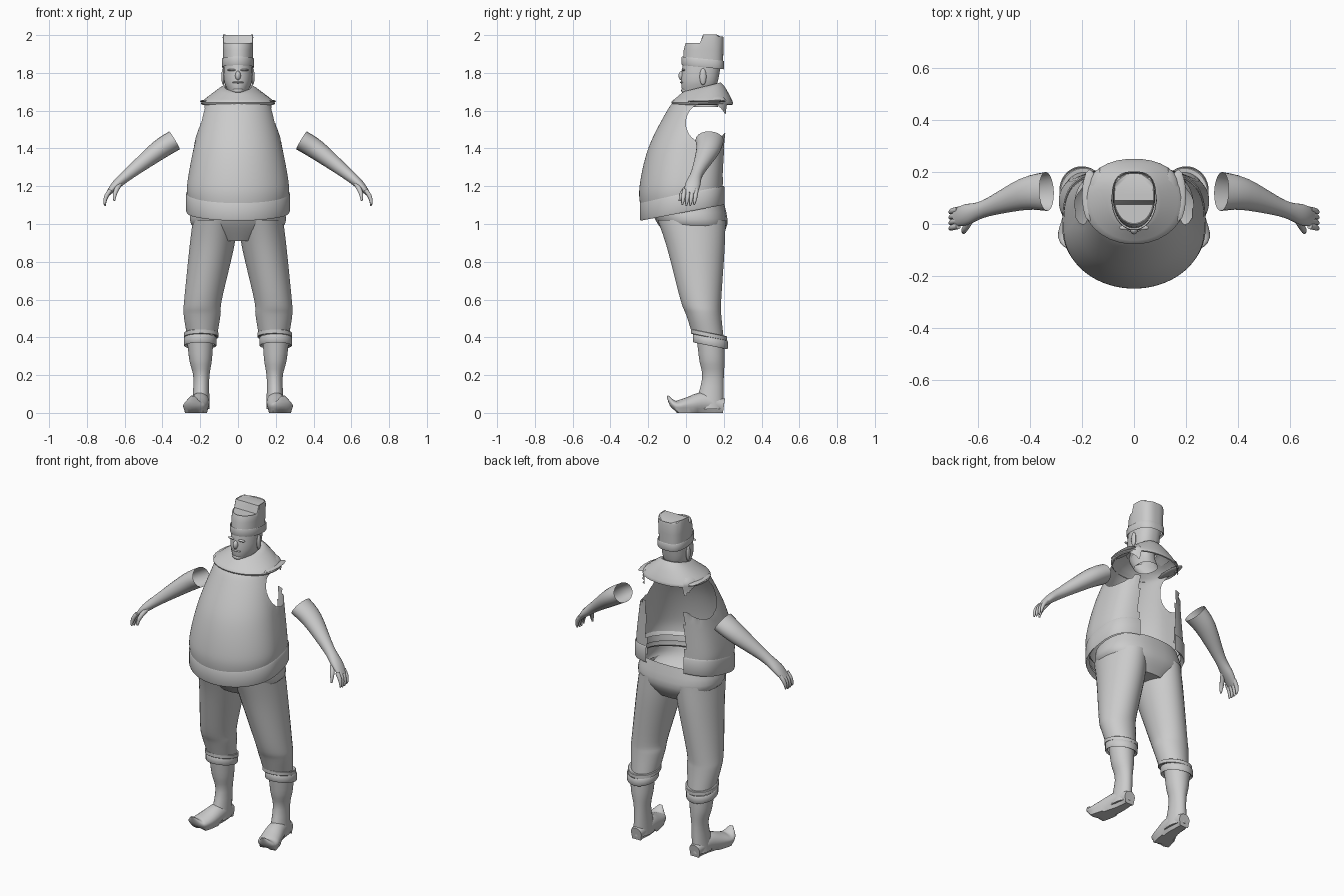
import bpy, bmesh, math
from mathutils import Vector

if "Cube" in bpy.data.objects:
    bpy.data.objects.remove(bpy.data.objects["Cube"])

grey = bpy.data.materials.new("light_grey")
grey.use_nodes = True
colour = (0.6, 0.6, 0.6, 1)
grey.diffuse_color = colour
grey.node_tree.nodes["Principled BSDF"].inputs["Base Color"].default_value = colour


def finish(name, bm, sharp_angle=40):
    """Turn the bmesh into a smooth object that keeps its hard edges."""
    bmesh.ops.recalc_face_normals(bm, faces=bm.faces)
    mesh = bpy.data.meshes.new(name)
    bm.to_mesh(mesh)
    bm.free()
    mesh.materials.append(grey)
    for polygon in mesh.polygons:
        polygon.use_smooth = True
    mesh.set_sharp_from_angle(angle=math.radians(sharp_angle))
    bpy.context.collection.objects.link(bpy.data.objects.new(name, mesh))


def skin(rings, cap_start, cap_end):
    """Join rings of points into a surface, with optional end caps."""
    bm = bmesh.new()
    loops = [[bm.verts.new(point) for point in ring] for ring in rings]
    for lower, upper in zip(loops, loops[1:]):
        for i in range(len(lower)):
            bm.faces.new((lower[i - 1], lower[i], upper[i], upper[i - 1]))
    if cap_start:
        bm.faces.new(loops[0])
    if cap_end:
        bm.faces.new(loops[-1])
    return bm


def refine(rows, steps):
    """Pad the rows and add smoothly interpolated rows between them."""
    rows = [Vector(tuple(row) + (0,) * (6 - len(row))) for row in rows]
    last = len(rows) - 1
    result = []
    for i in range(last):
        start, end = rows[i], rows[i + 1]
        leave = (end - rows[max(i - 1, 0)]) / 2
        arrive = (rows[min(i + 2, last)] - start) / 2
        for step in range(steps):
            t = step / steps
            ease = t * t * (3 - 2 * t)
            result.append(start.lerp(end, ease) + leave * (t * (1 - t) ** 2)
                          - arrive * (t * t * (1 - t)))
    return result + [rows[last]]


def loft(rows, sides=32, steps=4, side=1, back_power=1, cap_start=False, cap_end=False):
    """Rows are height, half width, front, back, centre, tilt."""
    rings = []
    for z, half, front, back, centre, tilt in refine(rows, steps):
        ring = []
        for i in range(sides):
            angle = math.tau * (i + 0.5) / sides
            c, s = math.cos(angle), math.sin(angle)
            power = back_power if s > 0 else 1
            dx = math.copysign(abs(c) ** power, c) * half
            dy = math.copysign(abs(s) ** power, s) * (back - front) / 2
            ring.append((side * (centre + dx), (front + back) / 2 + dy, z + tilt * dy))
        rings.append(ring)
    return skin(rings, cap_start, cap_end)


def sweep(rows, across, sides=16, steps=4, side=1, cap_start=True):
    """Rows are x, y, z, radius along the across direction, other radius."""
    rows = refine(rows, steps)
    points = [row.to_tuple() if len(row) == 3 else tuple(row)[:3] for row in rows]
    points = [Vector(point) for point in points]
    last = len(points) - 1
    rings = []
    for i, row in enumerate(rows):
        along = (points[min(i + 1, last)] - points[max(i - 1, 0)]).normalized()
        u = (across - along * along.dot(across)).normalized()
        v = along.cross(u)
        ring = []
        for j in range(sides):
            angle = math.tau * j / sides
            p = points[i] + u * row[3] * math.cos(angle) + v * row[4] * math.sin(angle)
            ring.append((side * p.x, p.y, p.z))
        rings.append(ring)
    return skin(rings, cap_start, True)


def rolled_band(z, height, thick, half, front, back, centre=0, tilt=0, **options):
    """A band with a soft outer face and edges turned inwards."""
    rows = []
    for rise, inset in ((0.2, 1), (0, 0.2), (0.1, 0), (0.9, 0), (1, 0.2), (0.8, 1)):
        d = thick * inset
        rows.append((z + height * rise, half - d, front + d, back - d, centre, tilt))
    return loft(rows, steps=1, **options)


def blob(name, centre, size):
    """A small ellipsoid."""
    bm = bmesh.new()
    bmesh.ops.create_uvsphere(bm, u_segments=12, v_segments=8, radius=1)
    bmesh.ops.scale(bm, vec=size, verts=bm.verts)
    bmesh.ops.translate(bm, vec=centre, verts=bm.verts)
    finish(name, bm)


def cut_back(bm, half=0.13):
    """Open the garment down the back."""
    centres = {face: face.calc_center_median() for face in bm.faces}
    behind = [f for f, c in centres.items() if c.y > 0.08 and abs(c.x) < half]
    bmesh.ops.delete(bm, geom=behind, context='FACES')


ACROSS_X, ACROSS_Y = Vector((1, 0, 0)), Vector((0, 1, 0))

# Vest with a round belly, an open back and oval armholes
vest = loft([(1.1, .26, -.235, .2, 0, .17), (1.2, .27, -.247, .2, 0, .05),
             (1.4, .235, -.2, .21), (1.6, .186, -.1, .23),
             (1.66, .17, -.05, .23), (1.7, .11, 0, .19)],
            sides=100, steps=8, back_power=0.6)
cut_back(vest)
hole_y, hole_z, hole_radius = 0.108, 1.535, 0.109


def hole_distance(p):
    return math.hypot(p.y - hole_y, p.z - hole_z) / hole_radius


inside = [f for f in vest.faces if hole_distance(f.calc_center_median()) < 1]
bmesh.ops.delete(vest, geom=inside, context='FACES')
for vert in vest.verts:
    # Round off the armhole edge
    distance = hole_distance(vert.co)
    if vert.is_boundary and 0.7 < distance < 1.3 and abs(vert.co.x) > 0.135:
        vert.co.y = hole_y + (vert.co.y - hole_y) / distance
        vert.co.z = hole_z + (vert.co.z - hole_z) / distance
finish("vest", vest, sharp_angle=60)

# Thick waistband, lower at the front
waistband = rolled_band(z=1.06, height=0.1, thick=0.02, half=0.275, front=-0.245,
                        back=0.21, tilt=0.19, sides=80, back_power=0.6)
cut_back(waistband)
finish("waistband", waistband)

# Trouser seat
finish("trouser_seat", loft([(1.09, .24, -.18, .2, 0, .17), (1, .25, -.15, .22),
                             (.91, .14, -.08, .17)], back_power=0.8, cap_end=True))

# Collar draped over the shoulders
finish("collar", loft([(1.7, .065, .01, .165, 0, .15), (1.725, .08, -.015, .185, 0, .25),
                       (1.65, .19, -.075, .247), (1.63, .188, -.07, .243)],
                      back_power=0.9))

# Head and face
finish("head", loft([(1.62, .06, .03, .17), (1.69, .052, -.015, .15),
                     (1.76, .074, -.026, .17), (1.87, .076, -.015, .19)],
                    back_power=0.8))
blob("nose", centre=(0, -.022, 1.785), size=(.015, .018, .025))
blob("mouth", centre=(0, -.018, 1.75), size=(.03, .014, .006))
blob("chin", centre=(0, -.006, 1.707), size=(.03, .02, .016))

# Hat with a turned brim and a stepped crown
finish("hat_brim", rolled_band(z=1.83, height=0.045, thick=0.01, half=0.086, front=-0.024,
                               back=0.202, tilt=-0.1, back_power=0.7))
crown = loft([(1.85, .078, -.018, .196), (1.99, .081, -.006, .2), (2, .075, .002, .194)],
             steps=2, sides=40, back_power=0.7, cap_end=True)
for vert in crown.verts:
    if vert.co.z > 1.98:
        if vert.co.y < 0.08:
            vert.co.z -= 0.045
        elif vert.co.y > 0.17:
            vert.co.z -= 0.012
bmesh.ops.triangulate(crown, faces=[f for f in crown.faces if len(f.verts) > 4])
finish("hat_crown", crown, sharp_angle=35)

for side, label in ((1, "left_"), (-1, "right_")):
    # Brow, ear and shoulder tab
    blob(label + "brow", centre=(side * .033, -.014, 1.815), size=(.024, .01, .006))
    blob(label + "ear", centre=(side * .078, .09, 1.78), size=(.01, .018, .045))
    blob(label + "shoulder_tab", centre=(side * .17, .11, 1.65), size=(.03, .1, .008))

    # Trouser leg with a rolled hem
    finish(label + "trouser_leg", loft(
        [(1.02, .12, -.15, .21, .12), (.87, .118, -.1, .205, .14),
         (.6, .1, -.03, .187, .185), (.52, .098, 0, .187, .19),
         (.41, .08, .03, .2, .19, -.2)], side=side, steps=5))
    finish(label + "trouser_hem", rolled_band(
        z=0.4, height=0.025, thick=0.02, half=0.092, front=0.025, back=0.218,
        centre=0.194, tilt=-0.2, side=side))

    # Boot with a turned rim and a curled toe
    finish(label + "boot_rim", rolled_band(
        z=0.355, height=0.045, thick=0.015, half=0.087, front=0.036, back=0.222,
        centre=0.2, tilt=-0.2, side=side))
    finish(label + "boot_shaft", loft(
        [(.39, .07, .055, .205, .2, -.2), (.28, .06, .07, .205, .198),
         (.18, .042, .085, .2, .194), (.02, .048, .04, .2, .198)],
        side=side, cap_end=True))
    foot = sweep([(.197, .2, .04, .035, .035), (.2, .1, .055, .05, .055),
                  (.22, 0, .04, .06, .04), (.238, -.06, .042, .054, .024),
                  (.238, -.098, .09, .01, .005)], ACROSS_X, side=side, sides=20)
    for vert in foot.verts:
        # Flat sole
        if vert.co.z < 0.02 and vert.co.y > -0.05:
            vert.co.z = 0
    finish(label + "foot", foot)

    # Forearm and palm, open at the elbow
    finish(label + "forearm", sweep(
        [(.336, .125, 1.443, .075, .055), (.42, .115, 1.39, .062, .052),
         (.57, .06, 1.272, .033, .032), (.645, .036, 1.208, .04, .024),
         (.688, .024, 1.16, .034, .012)],
        ACROSS_Y, side=side, sides=20, cap_start=False))

    # Fingers fan across the palm, the middle ones longest
    for i, finger in enumerate(("index", "middle", "ring", "little")):
        reach = 0.07 + 0.015 * math.sin(math.pi * (i + 1) / 5)
        rows = []
        for t in (0, 0.4, 0.8, 1):
            bend = 0.03 * math.sin(2 * t)
            radius = 0.012 - 0.008 * t ** 3
            rows.append((0.675 + bend, -0.008 + 0.021 * i - 0.012 * t,
                         1.18 - reach * t, radius, radius))
        finish(label + finger + "_finger", sweep(rows, ACROSS_Y, side=side, sides=10))
    finish(label + "thumb", sweep(
        [(.625, .022, 1.215, .014, .014), (.65, -.02, 1.165, .012, .012),
         (.655, -.034, 1.122, .005, .005)], ACROSS_Y, side=side, sides=10))
